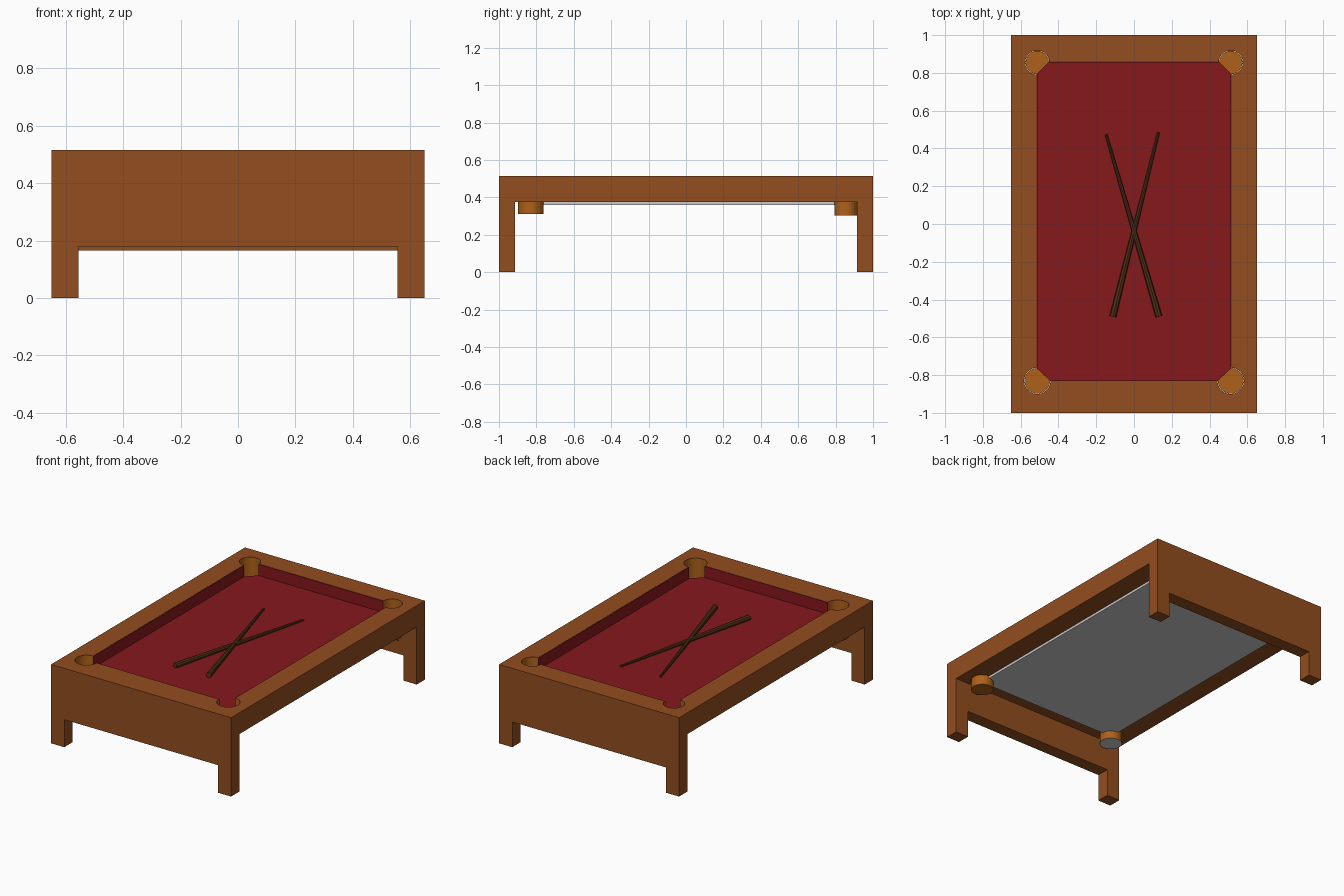
import bpy, bmesh, math
from mathutils import Vector

if "Cube" in bpy.data.objects:
    bpy.data.objects.remove(bpy.data.objects["Cube"])


def material(name, rgb):
    m = bpy.data.materials.new(name)
    m.diffuse_color = (*rgb, 1)
    m.use_nodes = True
    m.node_tree.nodes["Principled BSDF"].inputs["Base Color"].default_value = m.diffuse_color
    return m


WOOD = material("wood", (0.29, 0.075, 0.014))
CLOTH = material("red_cloth", (0.24, 0.009, 0.012))
POCKET = material("pocket_tan", (0.42, 0.12, 0.01))
CUE = material("dark_cue_wood", (0.08, 0.03, 0.008))
GREY = material("grey", (0.8, 0.8, 0.8))

TOP, RAIL, FELT, BED = 0.515, 0.375, 0.44, 0.36
# pocket corners: x, y, radius, floor height
POCKETS = [(sx * x, y, r, z) for sx in (-1, 1)
           for x, y, r, z in ((0.512, -0.83, 0.068, 0.31), (0.512, 0.855, 0.062, 0.303))]


def finish(bm, name, *mats):
    bmesh.ops.recalc_face_normals(bm, faces=bm.faces)
    me = bpy.data.meshes.new(name)
    bm.to_mesh(me)
    bm.free()
    for m in mats:
        me.materials.append(m)
    ob = bpy.data.objects.new(name, me)
    bpy.context.collection.objects.link(ob)
    return ob


def prism(name, pts, offset, *mats):
    bm = bmesh.new()
    f = bm.faces.new([bm.verts.new(p) for p in pts])
    ext = bmesh.ops.extrude_face_region(bm, geom=[f])["geom"]
    bmesh.ops.translate(bm, vec=offset,
                        verts=[v for v in ext if isinstance(v, bmesh.types.BMVert)])
    return finish(bm, name, *mats)


def box(name, x0, x1, y0, y1, z0, z1, *mats):
    return prism(name, [(x0, y0, z0), (x1, y0, z0), (x1, y1, z0), (x0, y1, z0)],
                 (0, 0, z1 - z0), *mats)


def boolean(target, tool, op):
    mod = target.modifiers.new(op, 'BOOLEAN')
    mod.operation, mod.object, mod.solver = op, tool, 'EXACT'
    bpy.context.view_layer.objects.active = target
    bpy.ops.object.modifier_apply(modifier=mod.name)
    bpy.data.objects.remove(tool)


def circle(x, y, z, r, n=24):
    return [(x + r * math.cos(2 * math.pi * i / n), y + r * math.sin(2 * math.pi * i / n), z)
            for i in range(n)]


# Wooden frame: rails joined with two end panels that include the legs
frame = box("table_frame", -0.65, 0.65, -1, 1, RAIL, TOP, WOOD)
for y, apron in ((-1, 0.18), (0.915, 0.165)):
    outline = [(-0.65, 0), (-0.555, 0), (-0.555, apron), (0.555, apron),
               (0.555, 0), (0.65, 0), (0.65, TOP), (-0.65, TOP)]
    end = prism("end_panel", [(x, y, z) for x, z in outline], (0, 0.085, 0), WOOD)
    boolean(frame, end, 'UNION')

# Playing opening and pocket holes
boolean(frame, box("opening", -0.515, 0.515, -0.83, 0.86, 0.2, 0.7, WOOD), 'DIFFERENCE')
for x, y, r, z in POCKETS:
    boolean(frame, prism("hole", circle(x, y, 0.25, r + 0.002), (0, 0, 0.5), WOOD), 'DIFFERENCE')

# Grey bed with clipped corners and a cloth top
corners = [(-0.514, -0.765), (-0.445, -0.829), (0.445, -0.829), (0.514, -0.765),
           (0.514, 0.795), (0.45, 0.859), (-0.45, 0.859), (-0.514, 0.795)]
bed = prism("playing_bed", [(x, y, BED) for x, y in corners], (0, 0, FELT - BED), GREY, CLOTH)
for p in bed.data.polygons:
    if p.normal.z > 0.9:
        p.material_index = 1

# Cloth cushions lining the opening
for i, s in enumerate((-1, 1)):
    side = ("left", "right")[i]
    a, b = sorted((s * 0.515, s * 0.511))
    box(side + "_cushion", a, b, -0.763, 0.794, FELT, TOP - 0.001, CLOTH)
box("front_cushion", -0.444, 0.444, -0.83, -0.826, FELT, TOP - 0.001, CLOTH)
box("back_cushion", -0.45, 0.45, 0.856, 0.86, FELT, TOP - 0.001, CLOTH)

# Pocket cups, open toward the table above the cloth
for k, (x, y, r, z) in enumerate(POCKETS):
    bm = bmesh.new()
    rings = [[bm.verts.new(p) for p in circle(x, y, h, r)] for h in (z, FELT, TOP - 0.001)]
    floor = bm.faces.new(rings[0])
    if x < 0 and y < 0:
        floor.material_index = 1
    n = 24
    for i in range(n):
        j = (i + 1) % n
        a = 2 * math.pi * (i + 0.5) / n
        bm.faces.new((rings[0][i], rings[0][j], rings[1][j], rings[1][i]))
        if not (math.cos(a) * x < 0 and math.sin(a) * y < 0):
            bm.faces.new((rings[1][i], rings[1][j], rings[2][j], rings[2][i]))
    bmesh.ops.delete(bm, geom=[v for v in bm.verts if not v.link_faces], context='VERTS')
    if x < 0 and y < 0:
        # Inner floor stays tan above the grey underside
        bm.faces.new([bm.verts.new(p) for p in circle(x, y, z + 0.004, r - 0.001)])
    finish(bm, "pocket_%d" % (k + 1), POCKET, GREY)

# Crossed tapered cues lying on the cloth
for name, butt, tip in (("cue_a", (-0.112, -0.49, 0.457), (0.13, 0.487, 0.447)),
                        ("cue_b", (0.132, -0.49, 0.46), (-0.148, 0.475, 0.449))):
    p, q = Vector(butt), Vector(tip)
    bm = bmesh.new()
    bmesh.ops.create_cone(bm, cap_ends=True, segments=8, radius1=0.018, radius2=0.007,
                          depth=(q - p).length)
    ob = finish(bm, name, CUE)
    ob.location = (p + q) / 2
    ob.rotation_euler = (q - p).to_track_quat('Z', 'Y').to_euler()
